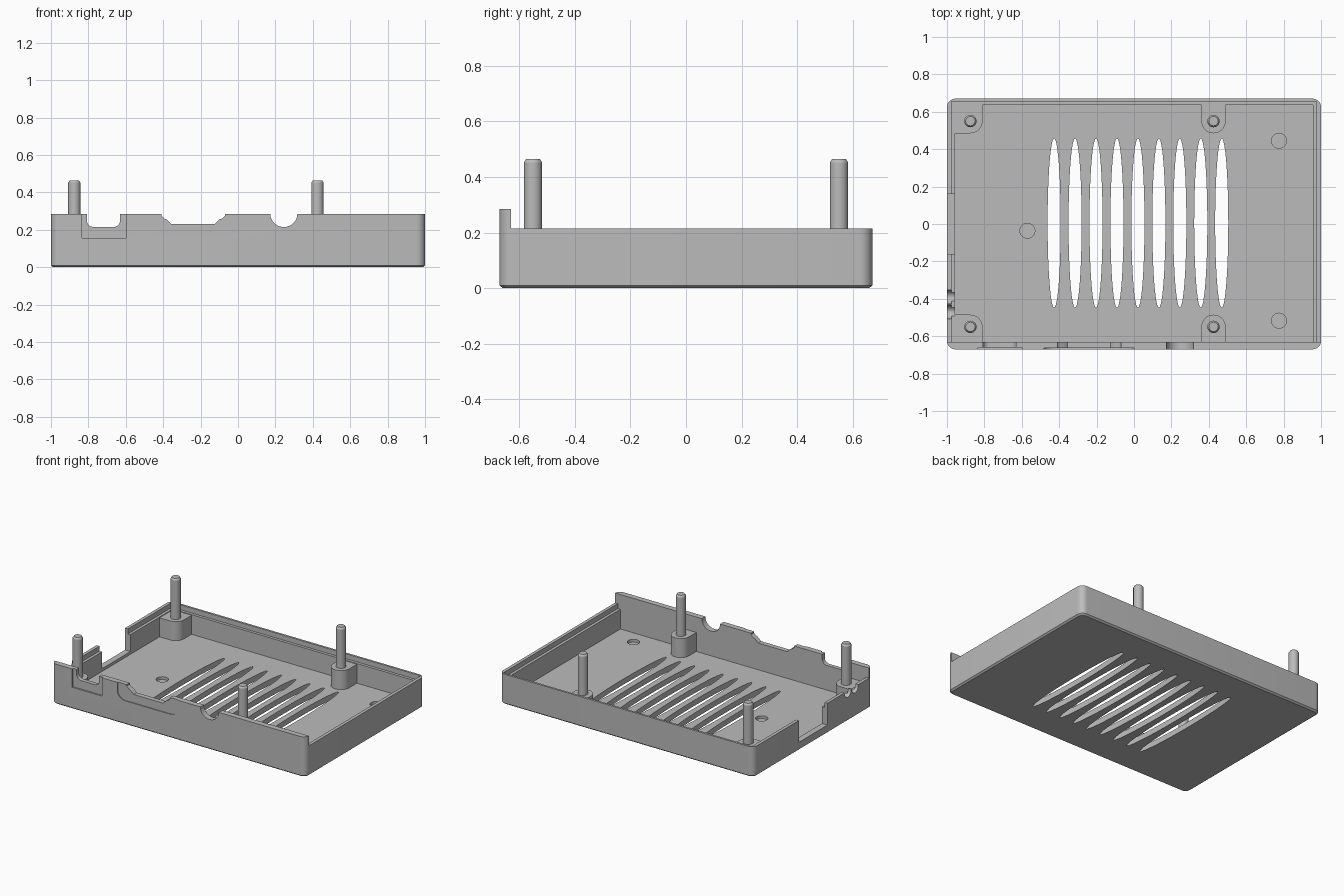
import bpy, bmesh, math

old = bpy.data.objects.get("Cube")
if old:
    bpy.data.objects.remove(old, do_unlink=True)

grey = bpy.data.materials.new("matte grey")
grey.use_nodes = True
grey.diffuse_color = (0.5, 0.5, 0.5, 1)
grey.node_tree.nodes["Principled BSDF"].inputs["Base Color"].default_value = (0.5, 0.5, 0.5, 1)

W, D, RIM, TALL, FLOOR = 1.0, 0.67, 0.215, 0.285, 0.04
FRONT_IN = -0.63            # inner face of the tall front wall
TOP = 0.5                   # cutters reach above everything


def loft(name, rings):
    """Solid skinned through rings of 3D points."""
    bm = bmesh.new()
    rows = [[bm.verts.new(p) for p in ring] for ring in rings]
    n = len(rows[0])
    for a, b in zip(rows, rows[1:]):
        for i in range(n):
            j = (i + 1) % n
            bm.faces.new((a[i], a[j], b[j], b[i]))
    bm.faces.new(rows[0][::-1])
    bm.faces.new(rows[-1])
    bmesh.ops.recalc_face_normals(bm, faces=bm.faces)
    me = bpy.data.meshes.new(name)
    bm.to_mesh(me)
    bm.free()
    me.materials.append(grey)
    ob = bpy.data.objects.new(name, me)
    bpy.context.collection.objects.link(ob)
    return ob


def prism(name, pts, axis, lo, hi):
    """Extrude a 2D outline along an axis."""
    place = {"x": lambda u, v, w: (w, u, v),
             "y": lambda u, v, w: (u, w, v),
             "z": lambda u, v, w: (u, v, w)}[axis]
    return loft(name, [[place(u, v, w) for u, v in pts] for w in (lo, hi)])


def rounded(x0, x1, y0, y1, radii, steps=8):
    """Rectangle outline; radii run lower left, lower right, upper right, upper left."""
    pts = []
    corners = [(x0, y0, 1, 1), (x1, y0, -1, 1), (x1, y1, -1, -1), (x0, y1, 1, -1)]
    for k, ((x, y, sx, sy), r) in enumerate(zip(corners, radii)):
        if r == 0:
            pts.append((x, y))
            continue
        for i in range(steps + 1):
            a = math.pi * (1 + k / 2 + i / steps / 2)
            pts.append((x + sx * r + r * math.cos(a), y + sy * r + r * math.sin(a)))
    return pts


def ellipse(cx, cy, rx, ry, n=32):
    return [(cx + rx * math.cos(math.tau * i / n), cy + ry * math.sin(math.tau * i / n))
            for i in range(n)]


def box(x0, x1, y0, y1):
    return [(x0, y0), (x1, y0), (x1, y1), (x0, y1)]


def cut(target, cutter):
    cutter.hide_render = True
    mod = target.modifiers.new("cut", "BOOLEAN")
    mod.operation, mod.solver, mod.object = "DIFFERENCE", "EXACT", cutter
    bpy.ops.object.select_all(action="DESELECT")
    bpy.context.view_layer.objects.active = target
    target.select_set(True)
    bpy.ops.object.modifier_apply(modifier=mod.name)
    bpy.data.objects.remove(cutter, do_unlink=True)


def smooth(ob):
    bpy.ops.object.select_all(action="DESELECT")
    bpy.context.view_layer.objects.active = ob
    ob.select_set(True)
    bpy.ops.object.shade_smooth_by_angle(angle=math.radians(30))


# Tray body with rounded corners and a small chamfer underneath
tray_rings = []
for z, inset in ((0, 0.012), (0.01, 0), (TALL, 0)):
    outline = rounded(-W + inset, W - inset, -D + inset, D - inset, [0.045 - inset] * 4)
    tray_rings.append([(x, y, z) for x, y in outline])
tray = loft("tray", tray_rings)

# Lower rim on three sides, stepped ledge, then the cavity
cut(tray, prism("rim_cutter", box(-1.2, 1.2, FRONT_IN, 1), "z", RIM, TOP))
cut(tray, prism("ledge_cutter", box(-0.977, 0.977, FRONT_IN, 0.655), "z", 0.18, TOP))
cut(tray, prism("cavity_cutter", box(-0.957, 0.957, FRONT_IN, 0.635), "z", FLOOR, TOP))

# Shallow recesses on the outer front face
cut(tray, prism("port_recess", box(-0.835, -0.6, 0.155, TOP), "y", -1, -D + 0.011))
cut(tray, prism("wide_recess", rounded(-0.48, 0, 0.17, TOP, (0.06, 0.06, 0, 0)),
                "y", -1, -D + 0.006))

# Port openings through the front wall
cut(tray, prism("power_port", rounded(-0.808, -0.63, RIM, TOP, (0.035, 0.035, 0, 0)),
                "y", -1, -0.6))
half = [(0.17, TOP), (0.17, 0.275), (0.155, 0.26), (0.14, 0.255), (0.115, 0.23)]
wide = [(-0.24 - x, z) for x, z in half] + [(-0.24 + x, z) for x, z in half[::-1]]
cut(tray, prism("wide_port", wide, "y", -1, -0.6))
cut(tray, prism("round_port", ellipse(0.245, TALL, 0.072, 0.07), "y", -1, -0.6))

# Card opening and two small light notches in the -x wall
cut(tray, prism("card_opening", box(-0.16, 0.16, 0.06, TOP), "x", -1.2, -0.9))
for y in (-0.39, -0.47):
    cut(tray, prism("light_notch", ellipse(y, RIM, 0.037, 0.045), "x", -1.2, -0.9))

# Vent slots through the floor
for i in range(9):
    cut(tray, prism("vent_cutter", ellipse(-0.427 + 0.112 * i, 0.005, 0.035, 0.452, 48),
                    "z", -0.1, 0.1))

# Blind round pockets in the floor
for x, y in ((0.775, 0.445), (0.775, -0.517), (-0.57, -0.036)):
    cut(tray, prism("pocket_cutter", ellipse(x, y, 0.04, 0.04), "z", 0.02, 0.1))
smooth(tray)

# Bosses against the walls, each carrying a peg with a chamfered tip
for side, s in (("front", -1), ("back", 1)):
    for end, x in (("right", -0.875), ("left", 0.425)):
        if end == "right":
            shape = rounded(-0.97, x + 0.065, 0.485, 0.645, (0, 0.065, 0, 0))
        else:
            shape = rounded(x - 0.065, x + 0.065, 0.485, 0.645, (0.0649, 0.0649, 0, 0))
        shape = [(u, s * v) for u, v in shape]
        smooth(prism(f"{side}_{end}_boss", shape, "z", FLOOR - 0.01, 0.175))
        rings = [[(u, v, z) for u, v in ellipse(x, s * 0.55, r, r, 24)]
                 for z, r in ((0.15, 0.033), (0.452, 0.033), (0.464, 0.025))]
        smooth(loft(f"{side}_{end}_peg", rings))
